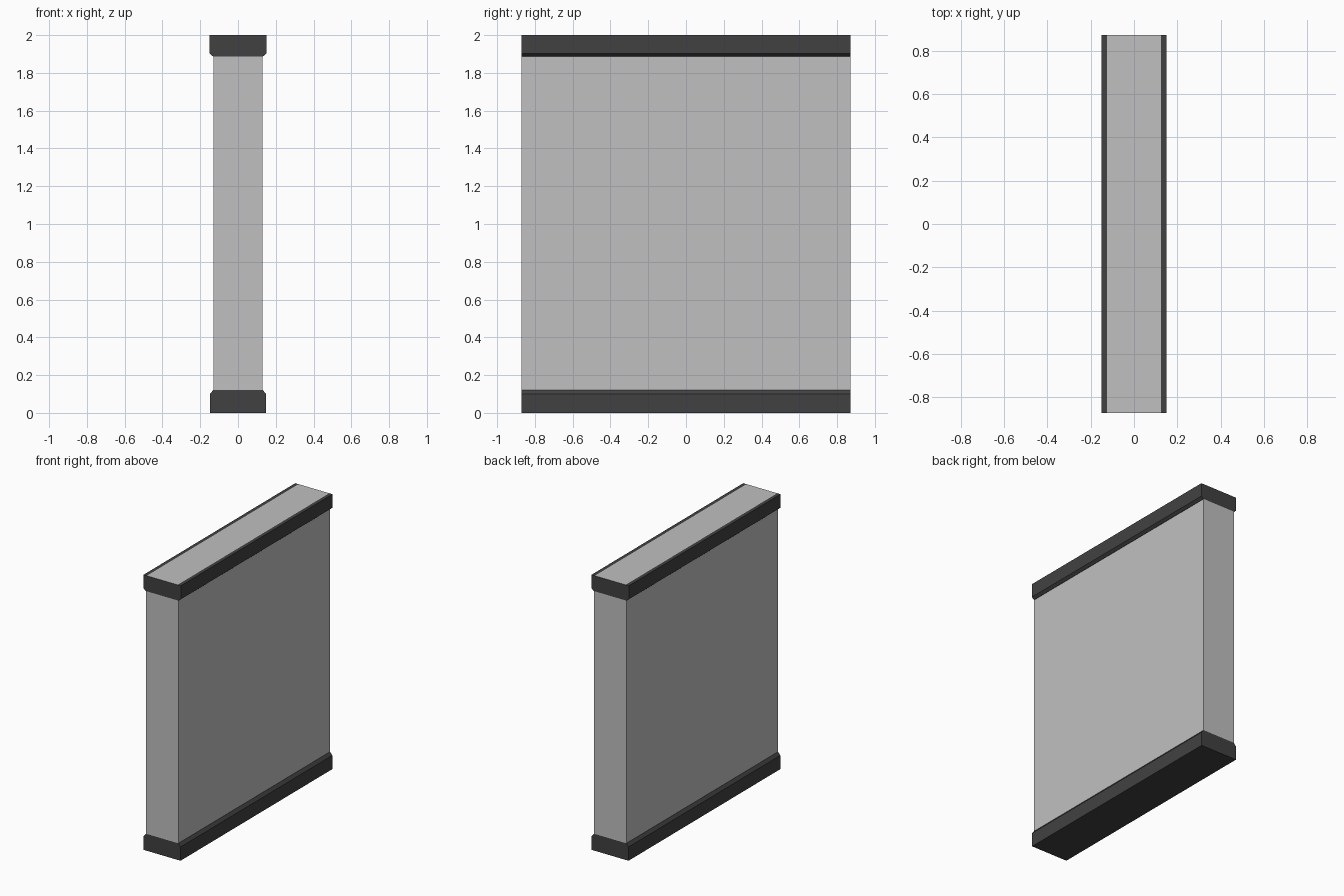
import bpy, bmesh

if "Cube" in bpy.data.objects:
    bpy.data.objects.remove(bpy.data.objects["Cube"])

HALF_LEN = 0.872   # half length along y


def material(name, value):
    m = bpy.data.materials.new(name)
    m.diffuse_color = (value, value, value, 1)
    m.use_nodes = True
    m.node_tree.nodes["Principled BSDF"].inputs["Base Color"].default_value = m.diffuse_color
    return m


light = material("light grey", 0.53)
dark = material("dark grey", 0.053)


def extrude_profile(name, half, mats):
    """Mirror a half profile (x, z) across x = 0 and extrude it along y."""
    pts = half + [(-x, z) for x, z in reversed(half)]
    bm = bmesh.new()
    face = bm.faces.new([bm.verts.new((x, -HALF_LEN, z)) for x, z in pts])
    ext = bmesh.ops.extrude_face_region(bm, geom=[face])
    moved = [v for v in ext["geom"] if isinstance(v, bmesh.types.BMVert)]
    bmesh.ops.translate(bm, verts=moved, vec=(0, 2 * HALF_LEN, 0))
    bmesh.ops.recalc_face_normals(bm, faces=bm.faces[:])
    if len(mats) > 1:
        # the middle strip of the upward face takes the second colour
        for f in bm.faces:
            c = f.calc_center_median()
            if f.normal.z > 0.9 and abs(c.x) < 0.05:
                f.material_index = 1
    mesh = bpy.data.meshes.new(name)
    bm.to_mesh(mesh)
    bm.free()
    for m in mats:
        mesh.materials.append(m)
    obj = bpy.data.objects.new(name, mesh)
    bpy.context.collection.objects.link(obj)
    return obj


# Wall slab between the rails
extrude_profile("wall_panel", [(0.13, 0.122), (0.13, 1.887)], [light])

# Base rail with chamfered upper edges
extrude_profile("bottom_rail", [(0.148, 0), (0.148, 0.10), (0.131, 0.122)], [dark])

# Cap rail with chamfered lower edges and a light strip on top
extrude_profile("top_rail",
                [(0.132, 1.887), (0.15, 1.902), (0.15, 2.0), (0.124, 2.0)],
                [dark, light])
